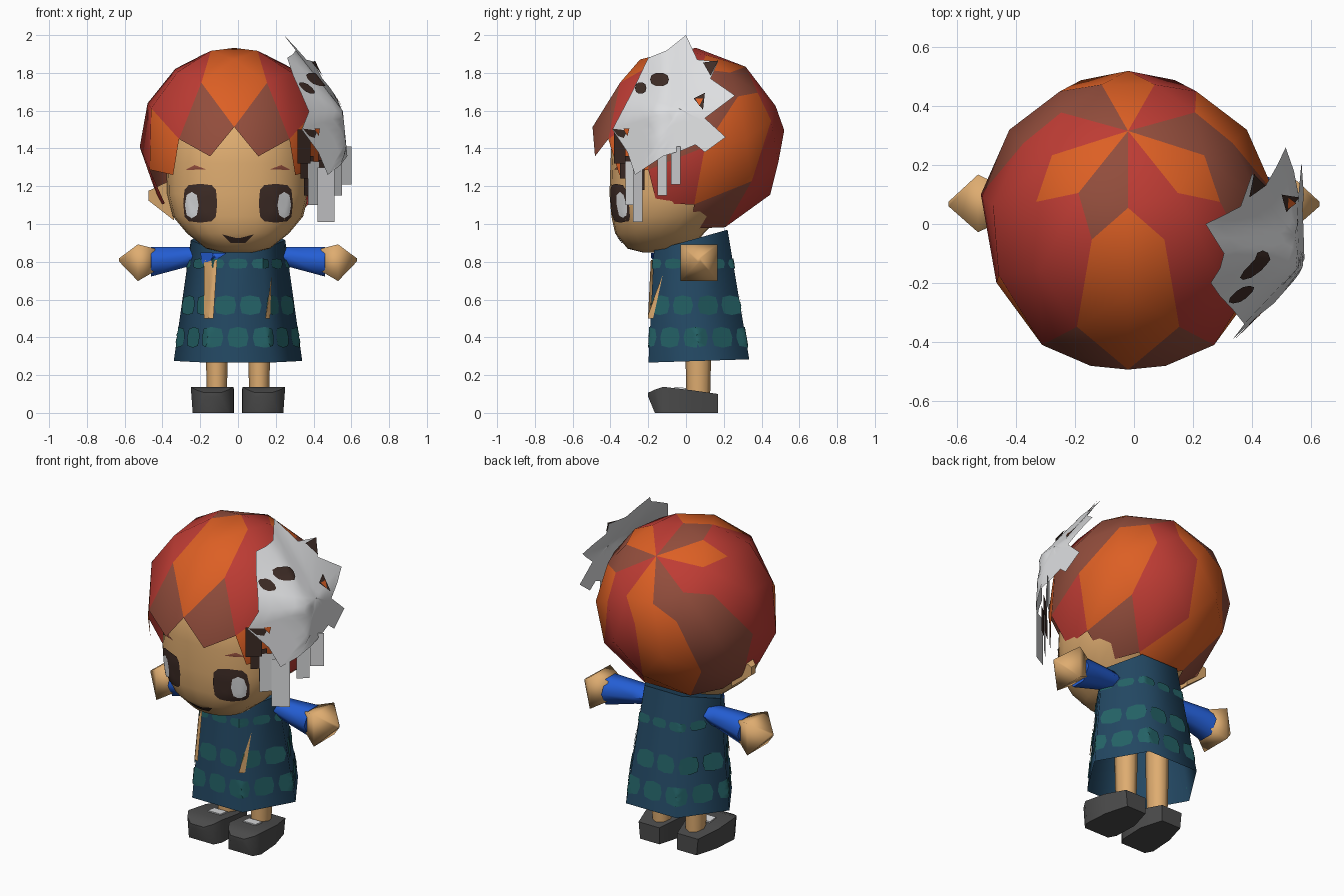
import bpy, bmesh, math
from math import sin, cos, pi, radians
from mathutils import Vector, Matrix
from mathutils.bvhtree import BVHTree

if "Cube" in bpy.data.objects:
    bpy.data.objects.remove(bpy.data.objects["Cube"])


def material(name, rgb):
    m = bpy.data.materials.new(name)
    m.diffuse_color = [((c / 255 + 0.055) / 1.055) ** 2.4 for c in rgb] + [1]
    m.use_nodes = True
    m.node_tree.nodes["Principled BSDF"].inputs["Base Color"].default_value = m.diffuse_color
    return m


RED = material("hair_red", (190, 60, 52))
ORANGE = material("hair_orange", (220, 95, 36))
BROWN = material("hair_brown", (146, 77, 60))
SKIN = material("skin", (222, 172, 112))
BLUE = material("sleeve_blue", (36, 94, 212))
NAVY = material("dress_navy", (35, 72, 99))
TEAL = material("dress_teal", (36, 98, 102))
SHOE = material("shoe_grey", (76, 76, 76))
WHITE = material("white", (222, 223, 225))
DARK = material("dark_brown", (62, 44, 38))


def build(name, verts, faces, mats, idx=None, smooth=True, angle=40, fix=True):
    me = bpy.data.meshes.new(name)
    me.from_pydata([tuple(v) for v in verts], [], faces)
    for m in mats:
        me.materials.append(m)
    for i, p in enumerate(me.polygons):
        p.material_index = idx[i] if idx else 0
    if fix:
        bm = bmesh.new()
        bm.from_mesh(me)
        bmesh.ops.recalc_face_normals(bm, faces=bm.faces)
        bm.to_mesh(me)
        bm.free()
    ob = bpy.data.objects.new(name, me)
    bpy.context.collection.objects.link(ob)
    if smooth:
        bpy.ops.object.select_all(action='DESELECT')
        ob.select_set(True)
        bpy.context.view_layer.objects.active = ob
        bpy.ops.object.shade_smooth_by_angle(angle=radians(angle))
    return ob


def loft(name, rings, mat, start=True, end=True, **kw):
    n = len(rings[0])
    verts = [v for r in rings for v in r]
    faces = [(a * n + i, a * n + (i + 1) % n, (a + 1) * n + (i + 1) % n, (a + 1) * n + i)
             for a in range(len(rings) - 1) for i in range(n)]
    if start:
        faces.append(tuple(range(n)))
    if end:
        faces.append(tuple(range(len(verts) - n, len(verts))))
    return build(name, verts, faces, [mat], **kw)


def patches(name, outlines, mat, place, steps=4):
    """Thin painted plates: concentric rings of each outline laid on a surface."""
    verts, faces = [], []
    for o in outlines:
        pts = [Vector(p) for p in o]
        pts = [q for i, p in enumerate(pts) for q in (p, (p + pts[(i + 1) % len(pts)]) / 2)]
        n, base = len(pts), len(verts)
        c = sum(pts, Vector((0, 0))) / n
        verts.append(place(*c))
        for s in range(1, steps + 1):
            verts += [place(*c.lerp(p, s / steps)) for p in pts]
        for i in range(n):
            k = (i + 1) % n
            faces.append((base, base + 1 + i, base + 1 + k))
            for s in range(steps - 1):
                a = base + 1 + s * n
                faces.append((a + i, a + n + i, a + n + k, a + k))
    return build(name, verts, faces, [mat])


def oval(x, z, rx, rz, n=10, power=0.8):
    f = lambda t: math.copysign(abs(t) ** power, t)
    return [(x + rx * f(cos(2 * pi * i / n)), z + rz * f(sin(2 * pi * i / n))) for i in range(n)]


def flip(outline):
    return [(-x, z) for x, z in outline]


def tree(ob):
    return BVHTree.FromPolygons([v.co for v in ob.data.vertices], [p.vertices for p in ob.data.polygons])


def section(cx, cy, rx, ry, z, n, power=1.0, tilt=0.0):
    return [(cx + x, cy + y, z + tilt * y / ry) for x, y in oval(0, 0, rx, ry, n, power)]


# head
head = loft("head", [section(0, cy, rx, ry, z, 24, 0.85) for z, rx, ry, cy in [
    (0.85, 0.08, 0.08, -0.15), (0.87, 0.17, 0.17, -0.14), (0.95, 0.27, 0.235, -0.14), (1.04, 0.345, 0.29, -0.105),
    (1.16, 0.375, 0.345, -0.06), (1.32, 0.38, 0.37, -0.03), (1.5, 0.36, 0.36, -0.03), (1.7, 0.22, 0.22, 0)]],
    SKIN, angle=60)
head_tree = tree(head)


def on_face(x, z):
    return head_tree.ray_cast(Vector((x, -2, z)), Vector((0, 1, 0)))[0] + Vector((0, -0.006, 0))


def on_eye(x, z):
    return on_face(x, z) + Vector((0, -0.003, 0))


# painted face
eye = oval(0.2, 1.11, 0.09, 0.103, 12, 0.55)
glint = oval(0.245, 1.10, 0.036, 0.07, 8)
brow = [(0.17, 1.29), (0.28, 1.285), (0.23, 1.312)]
patches("eyes", [eye, flip(eye)], DARK, on_face)
patches("eye_glints", [glint, flip(glint)], WHITE, on_eye)
patches("brows", [brow, flip(brow)], BROWN, on_face)
patches("mouth", [[(-0.085, 0.945), (-0.04, 0.9), (0.04, 0.9), (0.085, 0.945), (0.04, 0.925), (-0.04, 0.925)]],
        DARK, on_face)

# hair: locks around an axis leaning back; crown kites, long six-sided locks, fringe kites
N, tilt = 9, Matrix.Rotation(radians(-37), 3, 'X')
verts, faces, idx = [], [], []


def hair_point(theta, turn):
    t, phi = radians(theta), turn * 2 * pi / N
    v = 0.51 * (tilt @ Vector((sin(t) * sin(phi), -sin(t) * cos(phi), cos(t))))
    v.y *= 1.03 if v.y > 0 else 0.985
    return v + Vector((-0.02, 0, 1.425))


def lock(colour, points, centre=None):
    base = len(verts)
    verts.extend(hair_point(*p) for p in points + ([centre] if centre else []))
    n = len(points)
    new = ([(base + i, base + (i + 1) % n, base + n) for i in range(n)] if centre
           else [(base, base + 1, base + 3), (base + 1, base + 2, base + 3)])
    faces.extend(new)
    idx.extend(["BRO".index(colour)] * len(new))


for j in range(N):
    lock("ROBROBROB"[j], [(0, j), (31, j), (45, j + 0.5), (31, j + 1)])
    lock("ORBOROBRR"[j], [(31, j), (45, j + 0.5), (85, j + 0.5), (117, j), (85, j - 0.5), (45, j - 0.5)], (66, j))
    lock("BORBOBROB"[j], [(117, j), (85, j + 0.5), (117, j + 1), (133, j + 0.5)][1:] + [(117, j)])
hair = build("hair", verts, faces, [BROWN, RED, ORANGE], idx, smooth=False)
bm = bmesh.new()
bm.from_mesh(hair.data)
bmesh.ops.remove_doubles(bm, verts=bm.verts, dist=0.001)
bmesh.ops.recalc_face_normals(bm, faces=bm.faces)
for f in bm.faces:
    f.smooth = True
bm.to_mesh(hair.data)
bm.free()

# dress: six-sided and open below
dress = loft("dress", [section(0, 0.068, 0.34, 0.308, 0.275, 6, 1, 0.01),
                       section(0, 0.025, 0.25, 0.225, 0.915, 6, 1, 0.063)], NAVY, start=False, angle=65)
dress_tree = tree(dress)


def on_dress(a, z):
    d = Vector((cos(a), sin(a), 0))
    return dress_tree.ray_cast(Vector((0, 0.05, z)) + d * 2, -d)[0] + d * 0.006


def on_dress_front(x, z):
    return dress_tree.ray_cast(Vector((x, -2, z)), Vector((0, 1, 0)))[0] + Vector((0, -0.014, 0))


patches("dress_blotches", [oval((i + 0.5 * row) * 2 * pi / 12, z, 0.22, h, 8, 0.6)
                           for row, (z, h) in enumerate([(0.40, 0.055), (0.57, 0.052), (0.79, 0.027)])
                           for i in range(12)], TEAL, on_dress)
patches("dress_slits", [[(-0.18, 0.81), (-0.18, 0.5), (-0.13, 0.5), (-0.11, 0.81)],
                        [(0.145, 0.5), (0.17, 0.5), (0.178, 0.73)]], SKIN, on_dress_front)
patches("collar", [[(-0.2, 0.85), (-0.19, 0.79), (-0.1, 0.82), (-0.06, 0.845)]], BLUE, on_dress_front)


def square(s, x, y, z, hy, hz):
    return [(s * x, y + a * hy, z + b * hz) for a, b in ((-1, -1), (1, -1), (1, 1), (-1, 1))]


def hexagon(s, x, y, z, hy, hz):
    return [(s * x, y + hy * cos(i * pi / 3), z + hz * sin(i * pi / 3)) for i in range(6)]


# left ear, clear of the mask
loft("left_ear", [square(-1, 0.34, -0.02, 1.13, 0.07, 0.11), square(-1, 0.475, 0.03, 1.15, 0.02, 0.025)],
     SKIN, smooth=False)

# limbs and shoes, both sides
for s, side in ((-1, "left"), (1, "right")):
    loft(side + "_sleeve", [hexagon(s, 0.17, 0.06, 0.835, 0.06, 0.05), hexagon(s, 0.27, 0.065, 0.825, 0.07, 0.06),
                            hexagon(s, 0.46, 0.07, 0.80, 0.09, 0.09)], BLUE, angle=65)
    loft(side + "_hand", [square(s, 0.44, 0.07, 0.81, 0.055, 0.06), square(s, 0.53, 0.07, 0.795, 0.098, 0.097),
                          square(s, 0.63, 0.068, 0.81, 0.008, 0.008)], SKIN, angle=92)
    loft(side + "_leg", [section(s * 0.112, 0.065, r, r + 0.01, z, 8)
                         for z, r in ((0.06, 0.052), (0.3, 0.058), (0.5, 0.06))], SKIN, angle=60)
    loft(side + "_shoe", [[(s * x0, y, z0), (s * x1, y, z0), (s * (x1 + 0.01), y, z1), (s * x0, y, z1)]
                          for y, x0, x1, z0, z1 in ((0.17, 0.06, 0.19, 0, 0.10), (0.03, 0.02, 0.23, 0, 0.12),
                                                    (-0.12, 0.025, 0.24, 0, 0.138), (-0.165, 0.05, 0.215, 0, 0.123),
                                                    (-0.2, 0.09, 0.17, 0.085, 0.107))],
         SHOE, angle=60)
    loft(side + "_sock", [[(s * x, y, z + 0.035 - 0.09 * (y + 0.1)) for x, y in
                           ((0.075, -0.06), (0.16, -0.06), (0.16, 0.0), (0.075, 0.0))] for z in (0.094, 0.106)],
         WHITE, smooth=False)


# mask worn on the side of the head: a sheet folded at the top and the front
def mask_x(y, z):
    top = max(0, z - 1.6)
    return (0.555 - 0.78 * top + 0.1 * max(0, 1.6 - z) + 1.1 * top * max(0, y)
            - 0.95 * max(0, -0.15 - y + min(0.03, 0.2 * top)))


def on_mask(y, z):
    return Vector((mask_x(y, z), y, z))


def on_mask_paint(y, z):
    return Vector((mask_x(y, z) + 0.007, y, z + 0.005))


patches("mask", [[(0, 2.0), (0.06, 1.87), (0.17, 1.86), (0.13, 1.77), (0.26, 1.68), (0.1, 1.56), (0.21, 1.46),
                  (0.1, 1.38), (0.05, 1.42), (-0.02, 1.39), (-0.12, 1.36), (-0.27, 1.26), (-0.31, 1.38),
                  (-0.39, 1.5), (-0.29, 1.69), (-0.2, 1.88), (-0.1, 1.92)]], WHITE, on_mask, 6)
patches("mask_spots", [oval(-0.14, 1.76, 0.05, 0.035), oval(-0.24, 1.715, 0.03, 0.03),
                       [(-0.39, 1.5), (-0.31, 1.49), (-0.33, 1.45), (-0.36, 1.46)],
                       [(0.09, 1.85), (0.17, 1.86), (0.13, 1.78)], [(0.04, 1.66), (0.1, 1.69), (0.09, 1.6)]],
        DARK, on_mask_paint)
patches("mask_tassels", [[(-0.33, 1.5), (-0.3, 1.5), (-0.31, 1.46)], [(0.05, 1.66), (0.09, 1.66), (0.07, 1.62)]],
        ORANGE, lambda y, z: on_mask_paint(y, z) + Vector((0.004, 0, 0)))


def strips(name, mat, rows):
    v, f = [], []
    for x1, y1, x2, y2, z0, z1 in rows:
        f.append(tuple(range(len(v), len(v) + 4)))
        v += [(x1, y1, z0), (x2, y2, z0), (x2, y2, z1), (x1, y1, z1)]
    build(name, v, f, [mat], smooth=False, fix=False)


# ribbons and lining hanging below the mask
strips("mask_ribbons", WHITE, [(0.37, -0.32, 0.43, -0.26, 1.10, 1.33), (0.42, -0.28, 0.51, -0.23, 1.01, 1.3),
                               (0.50, -0.15, 0.55, -0.10, 1.15, 1.4), (0.54, -0.08, 0.60, -0.03, 1.21, 1.41)])
strips("mask_lining", DARK, [(0.315, -0.38, 0.385, -0.32, 1.32, 1.5), (0.33, -0.35, 0.40, -0.29, 1.24, 1.36),
                             (0.35, -0.30, 0.39, -0.26, 1.15, 1.3), (0.43, -0.26, 0.48, -0.22, 1.18, 1.34)])
